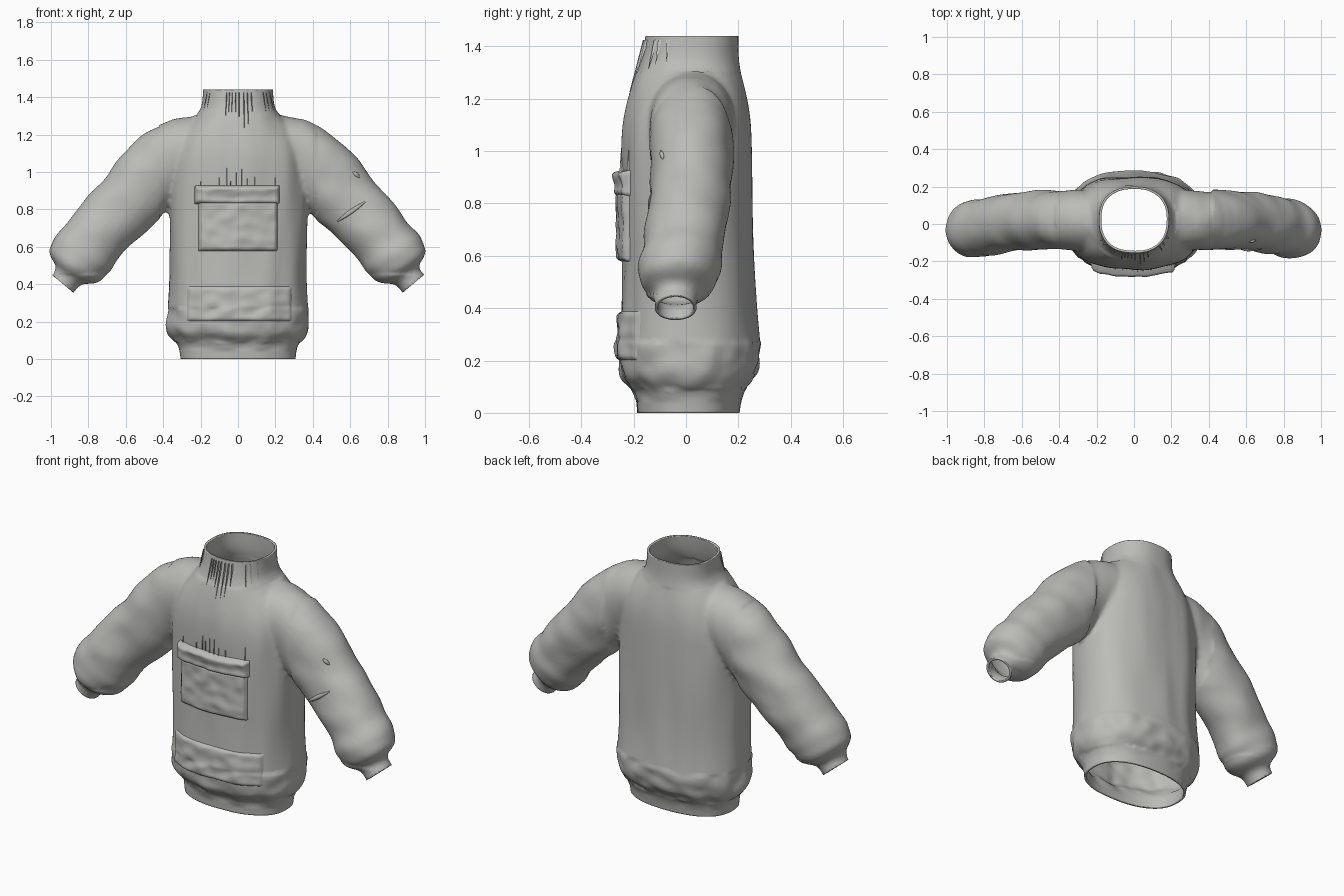
import bpy, bmesh, math, random
from mathutils import Vector, noise
from mathutils.bvhtree import BVHTree

random.seed(4)
cube = bpy.data.objects.get("Cube")
if cube:
    bpy.data.objects.remove(cube, do_unlink=True)

fabric = bpy.data.materials.new("grey fabric")
fabric.use_nodes = True
GREY = (0.5, 0.5, 0.48, 1)
fabric.diffuse_color = GREY
shader = fabric.node_tree.nodes["Principled BSDF"]
shader.inputs["Base Color"].default_value = GREY
shader.inputs["Roughness"].default_value = 0.8


def add_object(name, bm, smooth=True):
    bmesh.ops.recalc_face_normals(bm, faces=bm.faces)
    for f in bm.faces:
        f.smooth = smooth
    mesh = bpy.data.meshes.new(name)
    bm.to_mesh(mesh)
    bm.free()
    obj = bpy.data.objects.new(name, mesh)
    mesh.materials.append(fabric)
    bpy.context.collection.objects.link(obj)
    return obj


def loft(bm, sections, power, sides=40):
    """Closed tube through sections of (centre, u axis, v axis)."""
    rings = []
    for c, u, v in sections:
        ring = []
        for i in range(sides):
            a = math.tau * i / sides
            ca, sa = math.cos(a), math.sin(a)
            k = (abs(ca) ** power + abs(sa) ** power) ** (-1 / power)
            ring.append(bm.verts.new(c + u * ca * k + v * sa * k))
        rings.append(ring)
    for a, b in zip(rings, rings[1:]):
        for i in range(sides):
            j = (i + 1) % sides
            bm.faces.new((a[i], a[j], b[j], b[i]))
    bm.faces.new(rings[0][::-1])
    bm.faces.new(rings[-1])


# Torso: height, half width, front y, back y
TORSO = [(-0.08, .305, -.185, .20), (0, .308, -.187, .203), (.07, .315, -.19, .215),
         (.105, .345, -.215, .24), (.135, .372, -.252, .265), (.2, .382, -.258, .285),
         (.25, .376, -.256, .284), (.4, .365, -.246, .265), (.6, .366, -.243, .258),
         (.8, .37, -.243, .255), (1.0, .37, -.248, .252), (1.12, .35, -.24, .25),
         (1.22, .3, -.212, .232), (1.29, .235, -.19, .212), (1.33, .198, -.175, .204),
         (1.38, .189, -.163, .2), (1.45, .187, -.152, .2), (1.53, .187, -.15, .2)]
# Sleeve: centre x, y, z, half height, half depth
SLEEVE = [(.05, .02, 1.10, .18, .17), (.22, .02, 1.125, .185, .165), (.37, .02, 1.09, .195, .157),
          (.5, .02, .935, .187, .158), (.62, .015, .805, .18, .158), (.73, 0, .69, .172, .155),
          (.79, -.015, .615, .166, .15), (.81, -.02, .59, .178, .156), (.835, -.025, .555, .178, .156),
          (.85, -.028, .53, .165, .148), (.87, -.03, .495, .162, .148), (.888, -.035, .468, .125, .125),
          (.9, -.04, .45, .08, .086), (.92, -.04, .424, .074, .08), (.95, -.04, .385, .074, .08),
          (1.0, -.04, .32, .074, .08)]

bm = bmesh.new()
loft(bm, [(Vector((0, (f + b) / 2, z)), Vector((w, 0, 0)), Vector((0, (b - f) / 2, 0)))
          for z, w, f, b in TORSO], 2.4)
for side in (-1, 1):
    pts = [Vector((side * s[0], s[1], s[2])) for s in SLEEVE]
    sections = []
    for i, s in enumerate(SLEEVE):
        t = (pts[min(i + 1, len(pts) - 1)] - pts[max(i - 1, 0)])
        up = Vector((-t.z, 0, t.x)).normalized()
        sections.append((pts[i], up * s[3], Vector((0, s[4], 0))))
    loft(bm, sections, 2.1)
jacket = add_object("jacket_shell", bm)

# Fuse torso and sleeves into one soft shell
sub = jacket.modifiers.new("round", 'SUBSURF')
sub.levels = 2
fuse = jacket.modifiers.new("fuse", 'REMESH')
fuse.mode = 'VOXEL'
fuse.voxel_size = 0.013
relax = jacket.modifiers.new("relax", 'SMOOTH')
relax.factor = 0.5
relax.iterations = 6
fused = bpy.data.meshes.new_from_object(
    jacket.evaluated_get(bpy.context.evaluated_depsgraph_get()))
jacket.modifiers.clear()

bm = bmesh.new()
bm.from_mesh(fused)
bm.normal_update()

# Cloth folds: long on the torso, rounder on the sleeves, crumpled at the hem
moves = []
for v in bm.verts:
    x, y, z = v.co
    if abs(x) > 0.42:
        d = 0.012 * noise.noise(Vector((x * 6, y * 5, z * 8)))
        d *= 0.3 if z < 0.45 else 1
    else:
        d = 0.009 * noise.noise(Vector((x * 9, y * 9, z * 2)))
        if 0.09 < z < 0.27:
            d += 0.012 * noise.noise(Vector((x * 12, y * 12, z * 14)))
    if z > 1.3 or z < 0.05:
        d *= 0.2
    moves.append((v, v.normal * d))
for v, d in moves:
    v.co += d


# Open the hem, the collar and both cuffs
def cut(point, normal):
    bmesh.ops.bisect_plane(bm, geom=bm.verts[:] + bm.edges[:] + bm.faces[:], dist=1e-5,
                           plane_co=point, plane_no=normal, clear_outer=True)


cut((0, 0, 0), (0, 0, -1))
cut((0, 0, 1.44), (0, 0, 1))
for side in (-1, 1):
    cut((side * .937, 0, .402), (side * .64, 0, -.77))
surface = BVHTree.FromBMesh(bm)
bm.to_mesh(jacket.data)
bm.free()
for p in jacket.data.polygons:
    p.use_smooth = True
wall = jacket.modifiers.new("wall", 'SOLIDIFY')
wall.thickness = 0.012
wall.offset = -1


def front_y(x, z):
    hit = surface.ray_cast(Vector((x, -2, z)), Vector((0, 1, 0)))[0]
    return hit.y if hit else -0.2


def panel(name, x0, x1, z0, z1, lift, crumple=0.0, edge=0.018):
    """Padded patch that follows the front of the torso."""
    bm = bmesh.new()
    nx, nz = int((x1 - x0) / .009), max(6, int((z1 - z0) / .009))
    grid = []
    for j in range(nz + 1):
        row = []
        for i in range(nx + 1):
            x, z = x0 + (x1 - x0) * i / nx, z0 + (z1 - z0) * j / nz
            d = min(x - x0, x1 - x, z - z0, z1 - z)
            k = min(1, d / edge) ** 0.5 if d > 1e-6 else -0.3
            h = lift + crumple * noise.noise(Vector((x * 14, 3, z * 18)))
            row.append(bm.verts.new((x, front_y(x, z) - k * h, z)))
        grid.append(row)
    for a, b in zip(grid, grid[1:]):
        for i in range(nx):
            bm.faces.new((a[i], a[i + 1], b[i + 1], b[i]))
    obj = add_object(name, bm)
    if sum(p.normal.y for p in obj.data.polygons) > 0:
        obj.data.flip_normals()
    return obj


panel("chest_pocket", -.215, .215, .575, .85, .022, .008)
panel("chest_pocket_flap", -.235, .225, .825, .93, .034, .016)
panel("lower_pocket_band", -.275, .29, .2, .39, .012, .008)


# Thin pulled threads around the collar and above the pocket
def threads(name, spans):
    bm = bmesh.new()
    for x0, z0, x1, z1 in spans:
        a = Vector((x0, front_y(x0, z0) - .004, z0))
        b = Vector((x1, front_y(x1, z1) - .002, z1))
        w, out = Vector((.0035, 0, 0)), Vector((0, .012, 0))
        top = [bm.verts.new(p) for p in (a - w + out, a + w + out, a - out * .3)]
        tip = bm.verts.new(b)
        bm.faces.new(top)
        for i in range(3):
            bm.faces.new((top[i], tip, top[(i + 1) % 3]))
    add_object(name, bm, False)


collar = []
for x in (-.165, -.15, -.06, -.045, -.03, -.012, .005, .03, .05, .07, .135, .15, .17):
    drop = random.uniform(.1, .22) if abs(x) < .1 else random.uniform(.09, .14)
    collar.append((x, 1.425, x * 1.12, 1.425 - drop))
threads("collar_threads", collar)
threads("pocket_threads", [(x, .92, x, .92 + random.uniform(.04, .11))
                           for x in (-.2, -.1, -.06, -.04, -.01, .02, .05, .09, .2)])


# Raised seam and small tag on the left sleeve
def sleeve_ridge(name, start, end, radius):
    bm = bmesh.new()
    a, b = Vector(start), Vector(end)
    n = 16
    sections = []
    for i in range(n + 1):
        p = a.lerp(b, i / n)
        c = Vector((p.x, front_y(p.x, p.z), p.z))
        r = radius * (0.3 + 0.7 * math.sin(math.pi * i / n))
        across = Vector((b.z - a.z, 0, a.x - b.x)).normalized()
        sections.append((c, across * r, Vector((0, r * .7, 0))))
    loft(bm, sections, 2, 8)
    add_object(name, bm)


sleeve_ridge("sleeve_seam", (.53, 0, .735), (.68, 0, .84), .012)
sleeve_ridge("sleeve_tag", (.615, 0, 1.0), (.65, 0, .97), .012)
